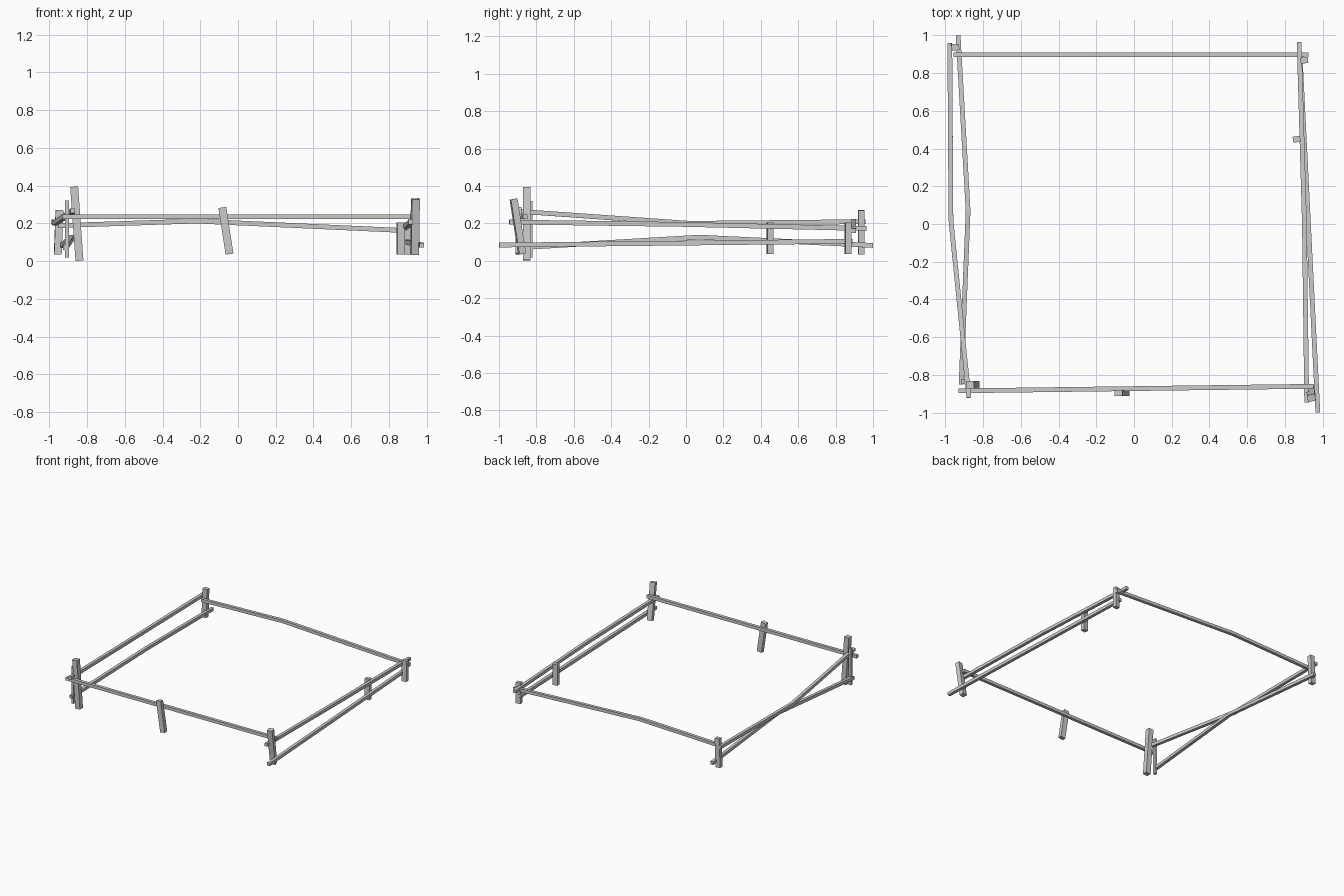
import bpy, bmesh
from math import radians
from mathutils import Vector, Matrix

if "Cube" in bpy.data.objects:
    bpy.data.objects.remove(bpy.data.objects["Cube"])


def beam(name, points, width, depth, side, spin=0):
    """Rectangular bar swept along points; 'side' is the width direction."""
    pts = [Vector(p) for p in points]
    bm = bmesh.new()
    rings = []
    for i, p in enumerate(pts):
        d = (pts[min(i + 1, len(pts) - 1)] - pts[max(i - 1, 0)]).normalized()
        s = Matrix.Rotation(radians(spin), 3, d) @ Vector(side)
        s = (s - d * s.dot(d)).normalized()
        t = d.cross(s)
        rings.append([bm.verts.new(p + s * a * width / 2 + t * b * depth / 2)
                      for a, b in ((-1, -1), (1, -1), (1, 1), (-1, 1))])
    for r0, r1 in zip(rings, rings[1:]):
        for k in range(4):
            n = (k + 1) % 4
            bm.faces.new((r0[k], r0[n], r1[n], r1[k]))
    bm.faces.new(rings[0][::-1])
    bm.faces.new(rings[-1])
    bmesh.ops.recalc_face_normals(bm, faces=bm.faces)
    mesh = bpy.data.meshes.new(name)
    bm.to_mesh(mesh)
    bm.free()
    bpy.context.collection.objects.link(bpy.data.objects.new(name, mesh))


# Posts: bottom, top, width, depth, spin
posts = {
    "front_left_post": ((-.84, -.852, .002), (-.868, -.852, .394), .042, .04, 0),
    "front_left_stake": ((-.906, -.833, .018), (-.906, -.833, .32), .02, .022, 0),
    "back_left_post": ((-.955, .937, .035), (-.946, .937, .27), .04, .034, 3),
    "front_middle_post": ((-.045, -.895, .037), (-.083, -.895, .284), .042, .032, 0),
    "front_right_post": ((.936, -.876, .036), (.94, -.922, .33), .042, .036, 10),
    "right_middle_post": ((.862, .449, .035), (.862, .449, .205), .04, .032, 8),
    "back_right_post": ((.902, .867, .035), (.902, .867, .205), .04, .032, 8),
}
for name, (bottom, top, w, d, spin) in posts.items():
    beam(name, (bottom, top), w, d, (1, 0, 0), spin)

# Rails: paths with an optional bend in the middle
rails = {
    "front_rail": [(-.93, -.884, .235), (.95, -.86, .235)],
    "back_rail": [(-.955, .897, .188), (-.22, .897, .212), (.925, .897, .16)],
    "right_upper_rail": [(.915, -.945, .207), (.903, 0, .194), (.875, .965, .172)],
    "right_lower_rail": [(.974, -.999, .084), (.88, .89, .104)],
    "left_upper_rail": [(-.875, -.92, .266), (-.97, .02, .2), (-.976, .96, .209)],
    "left_lower_rail": [(-.916, -.85, .072), (-.879, .07, .126), (-.932, .999, .082)],
}
for name, path in rails.items():
    beam(name, path, .025, .025, (0, 0, 1))
